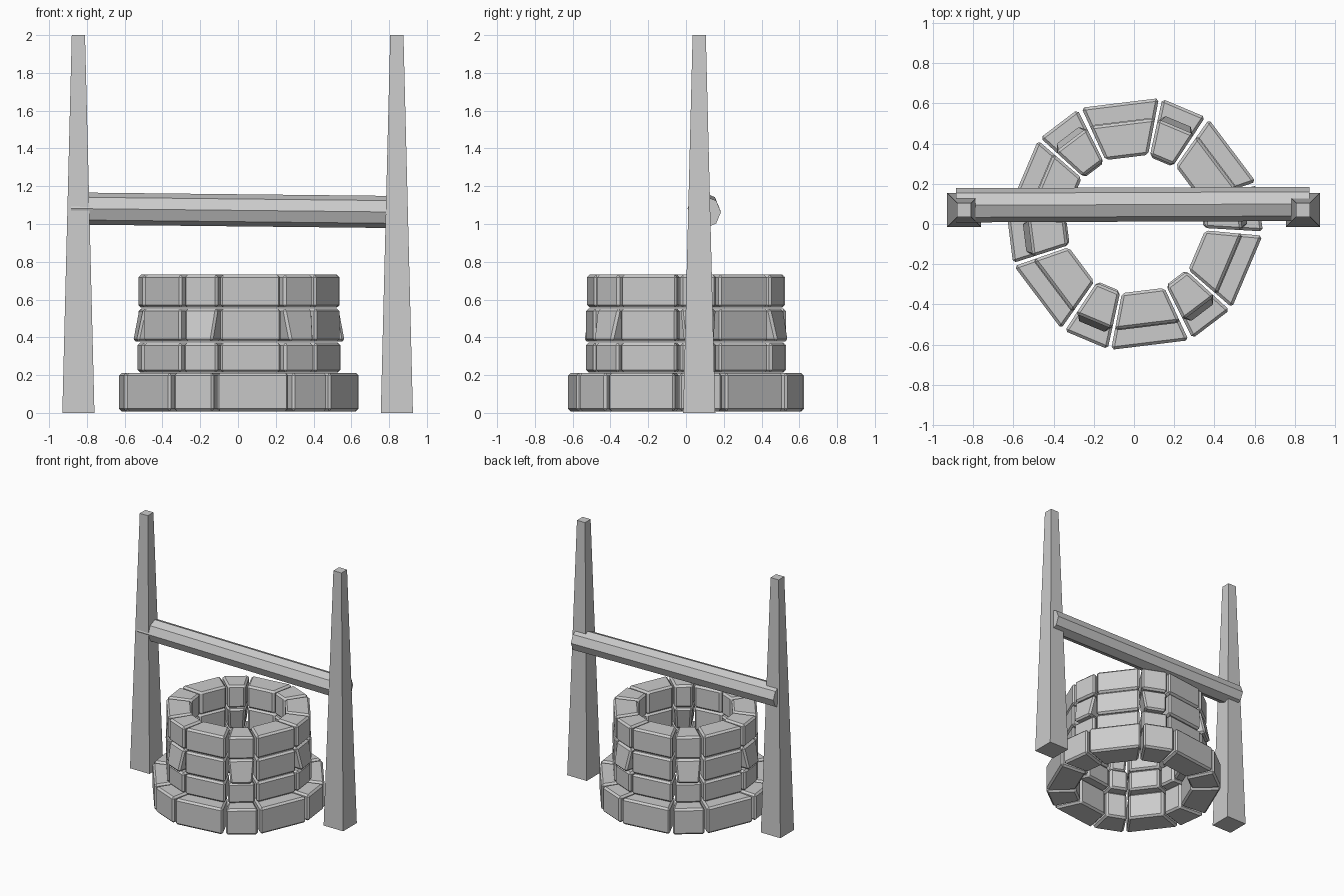
import bpy, bmesh
from math import cos, sin, pi, radians
from mathutils import Vector

if "Cube" in bpy.data.objects:
    bpy.data.objects.remove(bpy.data.objects["Cube"])


def finish(name, bm, bevel=0.0):
    bmesh.ops.recalc_face_normals(bm, faces=bm.faces)
    if bevel:
        bmesh.ops.bevel(bm, geom=bm.edges[:], offset=bevel, segments=1,
                        affect='EDGES', profile=0.5)
    me = bpy.data.meshes.new(name)
    bm.to_mesh(me)
    bm.free()
    ob = bpy.data.objects.new(name, me)
    bpy.context.collection.objects.link(ob)
    return ob


def loft(bm, bottom, top):
    a = [bm.verts.new(p) for p in bottom]
    b = [bm.verts.new(p) for p in top]
    n = len(a)
    bm.faces.new(a[::-1])
    bm.faces.new(b)
    for i in range(n):
        j = (i + 1) % n
        bm.faces.new((a[i], a[j], b[j], b[i]))


def block_outline(angle, span, r_in, r_out, z):
    a, b = radians(angle - span / 2), radians(angle + span / 2)
    return [Vector((0.005 + r * cos(t), r * sin(t), z))
            for r, t in ((r_in, a), (r_out, a), (r_out, b), (r_in, b))]


# Stone courses: wide and narrow straight blocks alternate, six of each
def course(name, z0, z1, r_in, r_out, loose=False):
    bm = bmesh.new()
    for k in range(6):
        for angle, span in ((37, 35.5), (67.2, 21)):
            angle += 60 * k
            push, taper = 0.0, 1.0
            if loose and span < 30:      # small stones sit skewed
                push, taper = 0.022, 0.78
            loft(bm,
                 block_outline(angle, span * taper, r_in + push, r_out + push, z0),
                 block_outline(angle, span, r_in - push, r_out - push / 2, z1))
    return finish(name, bm, 0.014)


course("base_course", 0.008, 0.212, 0.42, 0.637)
course("lower_course", 0.214, 0.372, 0.36, 0.54)
course("middle_course", 0.377, 0.553, 0.36, 0.54, True)
course("top_course", 0.557, 0.732, 0.35, 0.535)


# Tapered square posts
def square(cx, cy, h, z):
    return [(cx + sx * h, cy + sy * h, z)
            for sx, sy in ((-1, -1), (1, -1), (1, 1), (-1, 1))]


for name, x in (("left_post", -0.845), ("right_post", 0.841)):
    bm = bmesh.new()
    loft(bm, square(x, 0.07, 0.085, 0), square(x, 0.07, 0.035, 2))
    finish(name, bm)


# Eight-sided crossbeam, slightly lower at the right
def octagon(x, y, z, r):
    return [(x, y + r * cos(k * pi / 4), z + r * sin(k * pi / 4)) for k in range(8)]


bm = bmesh.new()
loft(bm, octagon(-0.885, 0.093, 1.082, 0.085), octagon(0.873, 0.1, 1.063, 0.085))
finish("crossbeam", bm)
